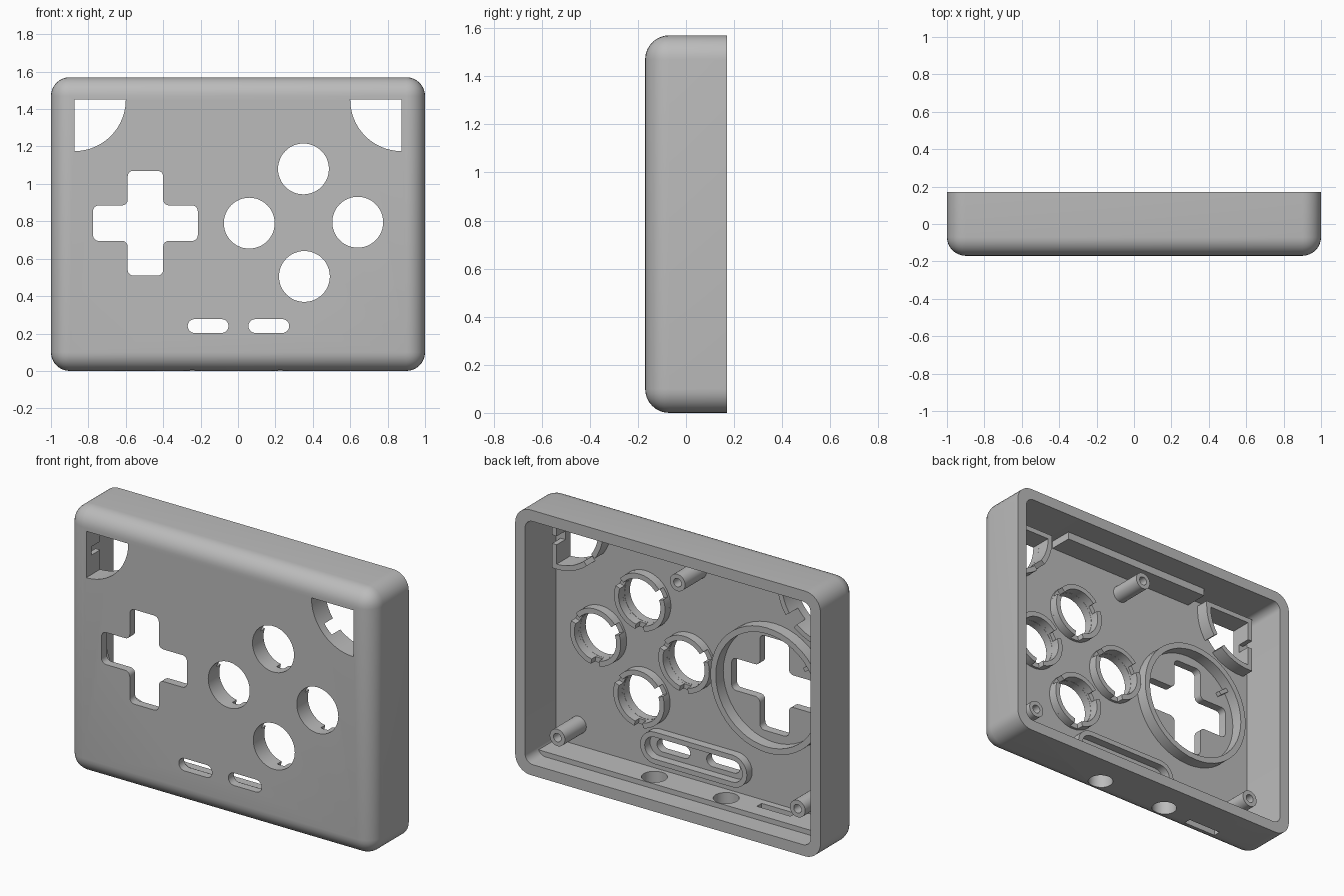
import bpy, bmesh, math
from math import cos, sin, radians
from mathutils import Vector

if "Cube" in bpy.data.objects:
    bpy.data.objects.remove(bpy.data.objects["Cube"], do_unlink=True)

grey = bpy.data.materials.new("shell_grey")
grey.use_nodes = True
grey.diffuse_color = (0.5, 0.5, 0.5, 1)
grey.node_tree.nodes["Principled BSDF"].inputs["Base Color"].default_value = (0.5, 0.5, 0.5, 1)

FLOOR = -0.12          # inner side of the front panel
BACK = 0.17


def finish(name, bm):
    bmesh.ops.recalc_face_normals(bm, faces=bm.faces)
    mesh = bpy.data.meshes.new(name)
    bm.to_mesh(mesh)
    bm.free()
    mesh.materials.append(grey)
    ob = bpy.data.objects.new(name, mesh)
    bpy.context.collection.objects.link(ob)
    return ob


def prism(name, pts, y0, y1, rounding=0, round_front=False, segs=8):
    """Extrude an x-z outline from y0 to y1, optionally rounding its corners."""
    bm = bmesh.new()
    face = bm.faces.new([bm.verts.new((x, y0, z)) for x, z in pts])
    ext = bmesh.ops.extrude_face_region(bm, geom=[face])
    moved = [g for g in ext["geom"] if isinstance(g, bmesh.types.BMVert)]
    bmesh.ops.translate(bm, verts=moved, vec=(0, y1 - y0, 0))
    if rounding:
        def chosen(e):
            a, b = e.verts
            along = abs(a.co.y - b.co.y) > 1e-4
            return along or (round_front and max(a.co.y, b.co.y) < y0 + 1e-4)
        bmesh.ops.bevel(bm, geom=[e for e in bm.edges if chosen(e)], offset=rounding,
                        segments=segs, profile=0.5, affect='EDGES')
    return finish(name, bm)


def rect(x0, x1, z0, z1):
    return [(x0, z0), (x1, z0), (x1, z1), (x0, z1)]


def arc(cx, cz, r, a0=0, a1=360, n=48):
    return [(cx + r * cos(radians(a0 + (a1 - a0) * i / n)),
             cz + r * sin(radians(a0 + (a1 - a0) * i / n))) for i in range(n + 1)]


def circle(cx, cz, r):
    return arc(cx, cz, r)[:-1]


def wall(name, outer, inner, y1, closed=False, y0=FLOOR - 0.005):
    """Upright wall filling the strip between two matching outlines."""
    bm = bmesh.new()
    rows = [[bm.verts.new((x, y, z)) for x, z in pts]
            for pts, y in ((outer, y0), (outer, y1), (inner, y1), (inner, y0))]
    n = len(outer)
    for i in range(n if closed else n - 1):
        j = (i + 1) % n
        for k in range(4):
            a, b = rows[k], rows[(k + 1) % 4]
            bm.faces.new((a[i], a[j], b[j], b[i]))
    if not closed:
        for i in (0, -1):
            bm.faces.new([row[i] for row in rows])
    return finish(name, bm)


def stadium(cx, cz, half, r):
    return arc(cx + half - r, cz, r, -90, 90, 12) + arc(cx - half + r, cz, r, 90, 270, 12)


def cut(target, cutters):
    for c in cutters:
        m = target.modifiers.new("cut", 'BOOLEAN')
        m.operation, m.solver, m.object = 'DIFFERENCE', 'EXACT', c
    bpy.context.view_layer.update()
    mesh = bpy.data.meshes.new_from_object(
        target.evaluated_get(bpy.context.evaluated_depsgraph_get()))
    target.modifiers.clear()
    target.data = mesh


parts = []
cutters = []

# Outer shell and its cavity
shell = prism("shell", rect(-1, 1, 0, 1.57), -0.17, BACK, 0.1, True)
cutters.append(prism("cavity_cutter", rect(-0.935, 0.935, 0.065, 1.505), FLOOR, 0.3, 0.05))

# Cross opening in the front panel
PX, PZ, ARM, LEN = -0.495, 0.79, 0.095, 0.28
cross = []
for ux, uz in ((1, 0), (0, 1), (-1, 0), (0, -1)):
    for d, s in ((LEN, -ARM), (LEN, ARM), (ARM, ARM)):
        cross.append((PX + ux * d - uz * s, PZ + uz * d + ux * s))
cutters.append(prism("cross_cutter", cross, -0.3, 0, 0.03, segs=5))

# Round button openings with slotted collars
buttons = [(0.06, 0.79), (0.35, 1.08), (0.64, 0.795), (0.355, 0.505)]
for i, (bx, bz) in enumerate(buttons):
    cutters.append(prism("button_cutter", circle(bx, bz, 0.136), -0.3, 0))
    for k in range(3):
        a = 40 + 120 * k
        parts.append(wall(f"button_collar_{i}_{k}", arc(bx, bz, 0.167, a, a + 100, 16),
                          arc(bx, bz, 0.137, a, a + 100, 16), FLOOR + 0.055))
    parts.append(wall(f"button_collar_base_{i}", circle(bx, bz, 0.167),
                      circle(bx, bz, 0.137), FLOOR + 0.015, True))

# Two small pill slots and their shared surround
for sx in (-0.16, 0.165):
    cutters.append(prism("slot_cutter", stadium(sx, 0.24, 0.109, 0.037), -0.3, 0))
parts.append(wall("slot_surround", stadium(0, 0.24, 0.35, 0.095),
                  stadium(0, 0.24, 0.32, 0.065), FLOOR + 0.05, True))

# Quarter-round corner openings and their guides
for s, side in ((-1, "right"), (1, "left")):
    def flip(pts):
        return [(s * x, z) for x, z in pts]
    cx, cz, r, t, top = 0.875, 1.45, 0.275, 0.03, FLOOR + 0.08
    cutters.append(prism("corner_cutter", flip(arc(cx, cz, r, 180, 270, 20) + [(cx, cz)]), -0.3, 0))
    for k, (a0, a1) in enumerate(((180, 215), (230, 270))):
        parts.append(wall(f"corner_guide_arc_{side}_{k}", flip(arc(cx, cz, r + t, a0, a1, 12)),
                          flip(arc(cx, cz, r, a0, a1, 12)), top))
    for k, (z0, z1) in enumerate(((cz - r - t, 1.29), (1.34, cz + t))):
        parts.append(prism(f"corner_guide_side_{side}_{k}", flip(rect(cx, cx + t, z0, z1)),
                           FLOOR - 0.005, top))
    parts.append(prism(f"corner_guide_top_{side}", flip(rect(cx - r - t, cx, cz, cz + t)),
                       FLOOR - 0.005, top))

# Ring around the cross opening with a small locating rib
parts.append(wall("cross_ring", circle(PX, PZ, 0.37), circle(PX, PZ, 0.335), FLOOR + 0.07, True))
u = Vector((cos(radians(143)), sin(radians(143))))
v = Vector((-u.y, u.x)) * 0.012
c = Vector((PX, PZ))
parts.append(prism("cross_rib", [c + u * 0.27 - v, c + u * 0.34 - v, c + u * 0.34 + v,
                                 c + u * 0.27 + v], FLOOR - 0.005, FLOOR + 0.03))

# Hollow screw posts
for name, x, z in (("right", -0.787, 0.217), ("left", 0.787, 0.217), ("top", 0, 1.345)):
    parts.append(wall(f"screw_post_{name}", circle(x, z, 0.05), circle(x, z, 0.025), 0.08, True))

# Ledge along the bottom wall, block under the top wall
ledge = prism("bottom_ledge", rect(-0.934, 0.934, 0.06, 0.095), FLOOR - 0.005, 0.05)
parts.append(prism("top_block", rect(-0.5, 0.5, 1.46, 1.51), FLOOR - 0.005, 0.02))

# Ports through the bottom wall and ledge
ports = [prism("port_slot_cutter", rect(-0.66, -0.44, -0.1, 0.2), -0.08, -0.035)]
for x in (0.225, -0.245):
    bm = bmesh.new()
    bmesh.ops.create_cone(bm, cap_ends=True, segments=40, radius1=0.07, radius2=0.07, depth=0.4)
    bmesh.ops.translate(bm, verts=bm.verts, vec=(x, -0.026, 0))
    ports.append(finish("port_cutter", bm))

cut(shell, cutters + ports)
cut(ledge, ports)
for ob in cutters + ports:
    bpy.data.objects.remove(ob, do_unlink=True)

# Smooth curved surfaces, keep edges crisp
bpy.ops.object.select_all(action='DESELECT')
for ob in parts + [shell, ledge]:
    ob.select_set(True)
bpy.context.view_layer.objects.active = shell
bpy.ops.object.shade_smooth_by_angle(angle=radians(30))
